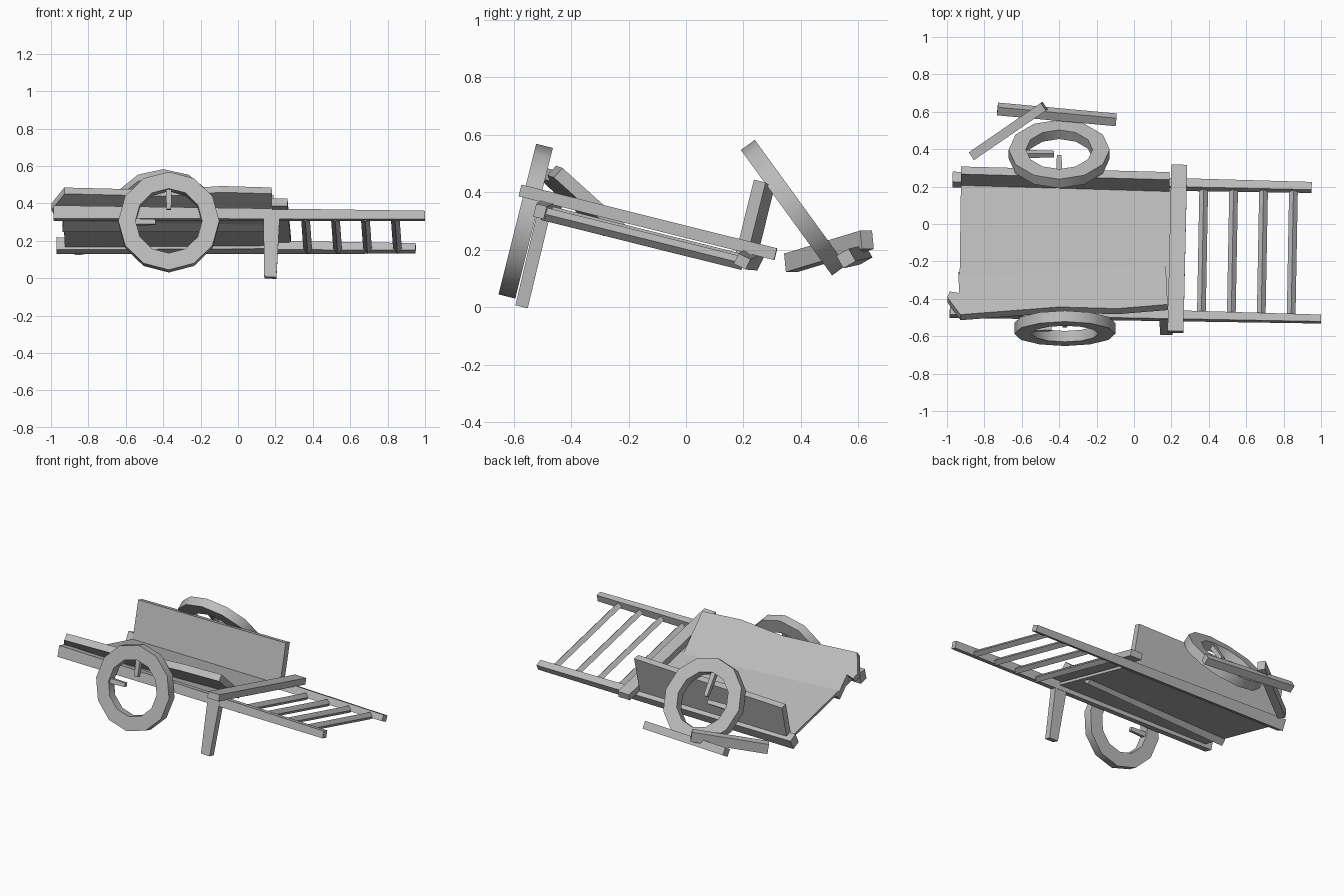
import bpy, bmesh
from math import radians, sin, cos, pi
from mathutils import Matrix, Vector

cube = bpy.data.objects.get("Cube")
if cube:
    bpy.data.objects.remove(cube)

wood = bpy.data.materials.new("grey_wood")
wood.use_nodes = True
GREY = (0.5, 0.5, 0.5, 1)
wood.diffuse_color = GREY
wood.node_tree.nodes["Principled BSDF"].inputs["Base Color"].default_value = GREY

# Tilted frame of the cart bed: x along the rails, y across, z off the floor
BED = Matrix.Translation((0, 0, 0.202)) @ Matrix.Rotation(radians(-14), 4, 'X')
WORLD = Matrix.Identity(4)


def finish(name, bm, matrix, smooth=False):
    bmesh.ops.transform(bm, matrix=matrix, verts=bm.verts)
    bmesh.ops.recalc_face_normals(bm, faces=bm.faces)
    mesh = bpy.data.meshes.new(name)
    bm.to_mesh(mesh)
    bm.free()
    mesh.materials.append(wood)
    obj = bpy.data.objects.new(name, mesh)
    bpy.context.collection.objects.link(obj)
    if smooth:
        bpy.ops.object.select_all(action='DESELECT')
        obj.select_set(True)
        bpy.context.view_layer.objects.active = obj
        bpy.ops.object.shade_smooth_by_angle(angle=radians(35))


def add_beam(bm, p, q, size0, size1=None, roll=0):
    """Four-sided tapered beam from p to q; sizes are (width, height)."""
    p, q = Vector(p), Vector(q)
    d = (q - p).normalized()
    ref = Vector((0, 1, 0)) if abs(d.z) > 0.8 else Vector((0, 0, 1))
    side = d.cross(ref).normalized()
    up = side.cross(d)
    turn = Matrix.Rotation(radians(roll), 3, d)
    side, up = turn @ side, turn @ up
    rings = []
    for c, (w, h) in ((p, size0), (q, size1 or size0)):
        rings.append([bm.verts.new(c + side * w * a / 2 + up * h * b / 2)
                      for a, b in ((-1, -1), (1, -1), (1, 1), (-1, 1))])
    for ring in rings:
        bm.faces.new(ring)
    for i in range(4):
        j = (i + 1) % 4
        bm.faces.new((rings[0][i], rings[0][j], rings[1][j], rings[1][i]))


def beam(name, p, q, size0, size1=None, roll=0, matrix=BED):
    bm = bmesh.new()
    add_beam(bm, p, q, size0, size1, roll)
    finish(name, bm, matrix)


def wheel(name, matrix, reach, outer=0.27, inner=0.178, depth=0.06, sides=12):
    """Ring around the y axis with two broken spoke stubs ending at reach."""
    bm = bmesh.new()
    loops = []
    for r, y in ((outer, -1), (outer, 1), (inner, 1), (inner, -1)):
        loops.append([bm.verts.new((r * cos(2 * pi * i / sides), y * depth / 2,
                                    r * sin(2 * pi * i / sides))) for i in range(sides)])
    for k in range(4):
        a, b = loops[k], loops[(k + 1) % 4]
        for i in range(sides):
            j = (i + 1) % sides
            bm.faces.new((a[i], a[j], b[j], b[i]))
    finish(name, bm, matrix, smooth=True)
    bm = bmesh.new()
    for d in (Vector((0, 0, 1)), Vector((-1, 0, 0))):
        add_beam(bm, d * (inner + 0.01), d * reach, (0.032, 0.032), (0.025, 0.025))
    finish(name + "_broken_spokes", bm, matrix)


# Rails that taper into the handles
beam("front_rail", (-0.985, -0.485, 0.029), (1.0, -0.525, 0.005), (0.06, 0.072), (0.038, 0.046))
beam("rear_rail", (-0.97, 0.237, 0.03), (0.95, 0.2, 0.006), (0.06, 0.072), (0.046, 0.04), roll=-12)

# Thin floor, crossbar and rungs between the handles
beam("floor", (-0.93, -0.13, 0.023), (0.2, -0.145, 0.023), (0.7, 0.018))
beam("crossbar", (0.222, -0.609, 0.059), (0.242, 0.307, 0.059), (0.085, 0.042))
for i in range(4):
    x = 0.36 + 0.16 * i
    beam(f"rung_{i + 1}", (x, -0.515, 0), (x + 0.013, 0.205, 0), (0.033, 0.033), roll=45)

# Remaining leg and the standing rear side board
beam("front_leg", (0.18, -0.511, 0.036), (0.173, -0.507, -0.332), (0.09, 0.046), (0.065, 0.044))
beam("rear_side_board", (-0.925, 0.226, 0.14), (0.19, 0.192, 0.145), (0.042, 0.28), (0.042, 0.295))

# Front side board with splintered edges, fallen inward onto the floor
outline = [(0, 0), (-0.27, -0.012), (-0.58, 0.02), (-1.11, 0), (-1.175, 0.13),
           (-1.16, 0.17), (-1.11, 0.155), (-1.11, 0.305), (0, 0.305)]
bm = bmesh.new()
face = bm.faces.new([bm.verts.new((x, s, 0)) for x, s in outline])
ext = bmesh.ops.extrude_face_region(bm, geom=[face])
bmesh.ops.translate(bm, vec=(0, 0, -0.045),
                    verts=[v for v in ext["geom"] if isinstance(v, bmesh.types.BMVert)])
finish("fallen_side_board", bm, Matrix.Translation((0.18, -0.43, 0.485))
       @ Matrix.Rotation(radians(2.8), 4, 'Z') @ Matrix.Rotation(radians(-42), 4, 'X'))

# Wheels: one in place, one fallen against the rear side
wheel("front_wheel", BED @ Matrix.Translation((-0.37, -0.565, -0.04)), 0.07)
wheel("rear_wheel", Matrix.Translation((-0.4, 0.374, 0.347))
      @ Matrix.Rotation(radians(36), 4, 'X'), 0.028)

# Loose broken timbers behind the cart
beam("loose_timber_long", (-0.73, 0.615, 0.183), (-0.095, 0.557, 0.17), (0.05, 0.05),
     roll=30, matrix=WORLD)
beam("loose_timber_short", (-0.865, 0.365, 0.155), (-0.48, 0.63, 0.235), (0.05, 0.065),
     matrix=WORLD)
